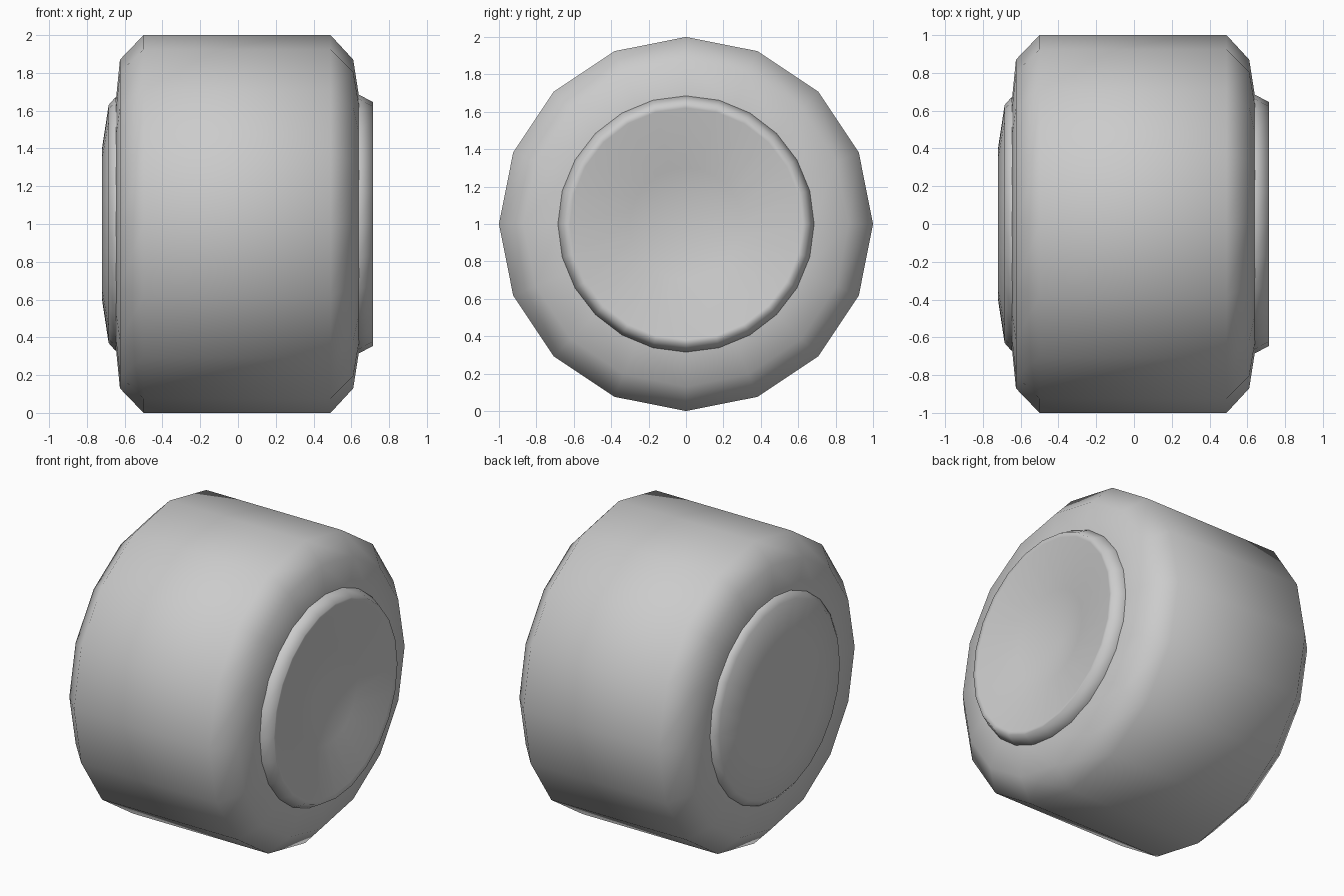
import bpy
import bmesh
from math import cos, sin, tau

cube = bpy.data.objects.get("Cube")
if cube:
    bpy.data.objects.remove(cube, do_unlink=True)

# Single light grey finish
grey = bpy.data.materials.new("light_grey")
grey.use_nodes = True
colour = (0.6, 0.6, 0.6, 1.0)
grey.diffuse_color = colour
grey.node_tree.nodes["Principled BSDF"].inputs["Base Color"].default_value = colour


def lathe(name, profile, sides):
    """Turn (x, radius) points around the axle; zero radius closes to a point."""
    bm = bmesh.new()
    rings = []
    for x, r in profile:
        if r == 0:
            rings.append([bm.verts.new((x, 0, 1))] * sides)
        else:
            rings.append([bm.verts.new((x, r * sin(tau * i / sides), 1 + r * cos(tau * i / sides)))
                          for i in range(sides)])
    for a, b in zip(rings, rings[1:]):
        for i in range(sides):
            j = (i + 1) % sides
            corners = list(dict.fromkeys((a[i], a[j], b[j], b[i])))
            bm.faces.new(corners)
    bmesh.ops.recalc_face_normals(bm, faces=bm.faces)
    for face in bm.faces:
        face.smooth = True
    mesh = bpy.data.meshes.new(name)
    bm.to_mesh(mesh)
    bm.free()
    mesh.materials.append(grey)
    obj = bpy.data.objects.new(name, mesh)
    bpy.context.collection.objects.link(obj)
    return obj


# Tyre: broad tread, bevelled shoulders and slightly sloping sidewalls
lathe("tyre", [(-0.5, 0), (-0.65, 0.6), (-0.645, 0.67), (-0.625, 0.87), (-0.5, 1), (0.49, 1),
               (0.61, 0.87), (0.64, 0.68), (0.645, 0.6), (0.45, 0)], 16)

# Outer hub: raised rim around a dish that steepens towards the centre
lathe("outer_hub", [(0.5, 0), (0.6, 0.68), (0.64, 0.685), (0.715, 0.645),
                    (0.71, 0.62), (0.66, 0.3), (0.57, 0)], 24)

# Inner hub: low domed cap with a flat middle
lathe("inner_hub", [(-0.55, 0), (-0.61, 0.67), (-0.65, 0.67), (-0.685, 0.63),
                    (-0.72, 0.4), (-0.72, 0)], 24)
